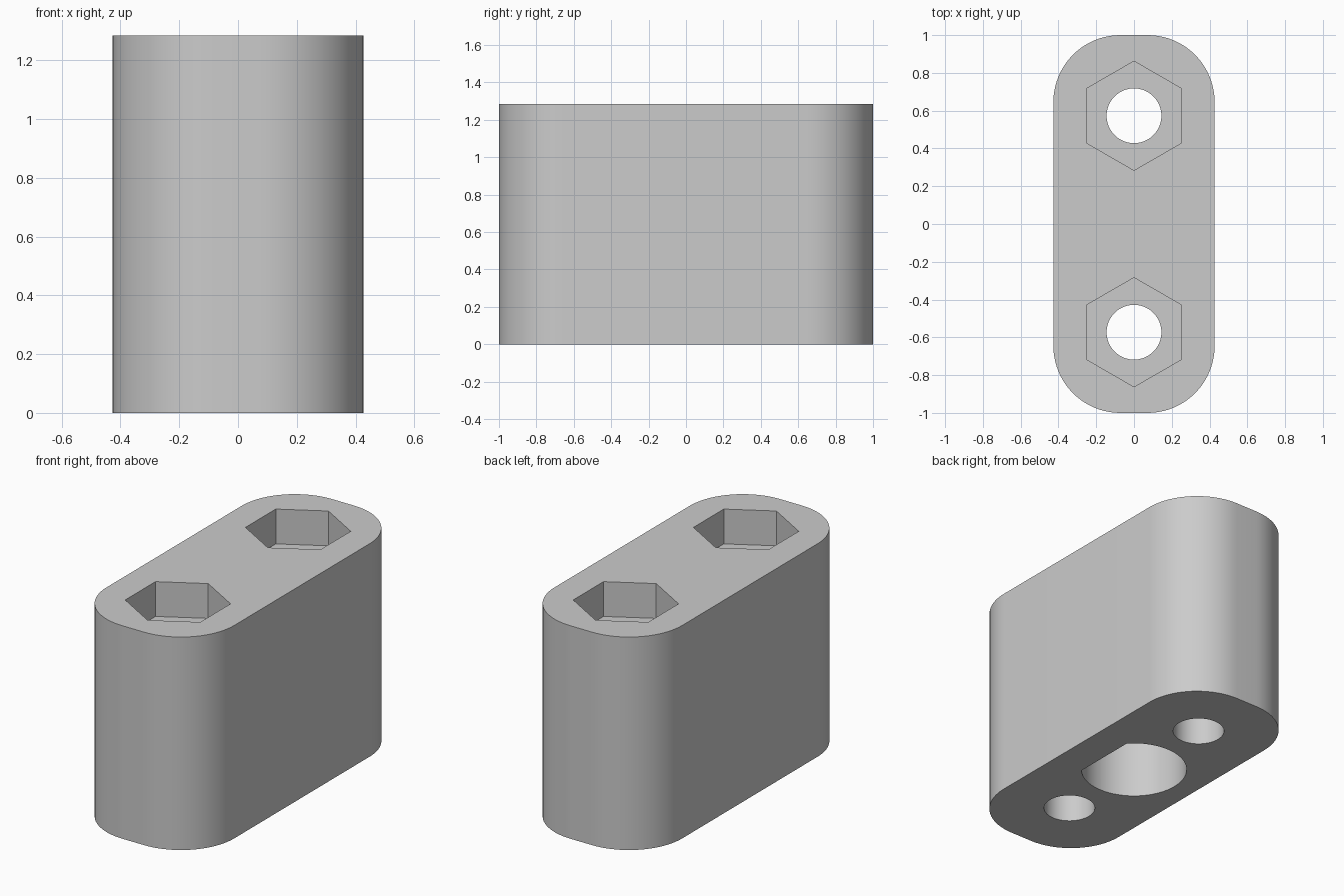
import bpy, bmesh, math
from math import cos, sin, pi, sqrt

if "Cube" in bpy.data.objects:
    bpy.data.objects.remove(bpy.data.objects["Cube"], do_unlink=True)

HALF_W, HALF_L, HEIGHT, CORNER = 0.427, 1.0, 1.285, 0.355
BOLT_Y, BOLT_R = 0.573, 0.145
HEX_R, HEX_DEPTH = 0.289, 0.21
SOCKET_R, SOCKET_FLAT, SOCKET_DEPTH = 0.30, 0.223, 0.95

grey = bpy.data.materials.new("plain grey")
grey.use_nodes = True
COLOUR = (0.6, 0.6, 0.6, 1)
grey.diffuse_color = COLOUR
grey.node_tree.nodes["Principled BSDF"].inputs["Base Color"].default_value = COLOUR


def arc(cx, cy, r, start, end, steps):
    """Points along an arc, both ends included."""
    angles = [start + (end - start) * i / steps for i in range(steps + 1)]
    return [(cx + r * cos(a), cy + r * sin(a)) for a in angles]


def prism(name, outline, z0, z1):
    """Extrude a closed counter-clockwise outline from z0 to z1."""
    bm = bmesh.new()
    base = bm.faces.new([bm.verts.new((x, y, z0)) for x, y in outline])
    top = bmesh.ops.extrude_face_region(bm, geom=[base], use_keep_orig=True)["geom"]
    bmesh.ops.translate(bm, vec=(0, 0, z1 - z0),
                        verts=[g for g in top if isinstance(g, bmesh.types.BMVert)])
    bmesh.ops.recalc_face_normals(bm, faces=bm.faces)
    mesh = bpy.data.meshes.new(name)
    bm.to_mesh(mesh)
    bm.free()
    mesh.materials.append(grey)
    obj = bpy.data.objects.new(name, mesh)
    bpy.context.collection.objects.link(obj)
    return obj


# Body: rounded rectangle block
cx, cy = HALF_W - CORNER, HALF_L - CORNER
outline = []
for i, (sx, sy) in enumerate([(1, 1), (-1, 1), (-1, -1), (1, -1)]):
    outline += arc(sx * cx, sy * cy, CORNER, i * pi / 2, (i + 1) * pi / 2, 20)
body = prism("body", outline, 0, HEIGHT)

# Cutters: bolt holes and hexagonal nut pockets at both ends
cutters = []
for side, y in (("front", -BOLT_Y), ("back", BOLT_Y)):
    hexagon = arc(0, y, HEX_R, pi / 6, pi / 6 + 2 * pi, 6)[:-1]
    circle = arc(0, y, BOLT_R, 0, 2 * pi, 64)[:-1]
    cutters.append(prism(side + "_nut_pocket_cutter", hexagon, HEIGHT - HEX_DEPTH, HEIGHT + 0.1))
    cutters.append(prism(side + "_bolt_hole_cutter", circle, -0.1, HEIGHT + 0.1))

# Cutter: blind D-shaped shaft socket underneath, flat towards +x
flat_angle = math.acos(SOCKET_FLAT / SOCKET_R)
d_shape = arc(0, 0, SOCKET_R, flat_angle, 2 * pi - flat_angle, 56)
cutters.append(prism("shaft_socket_cutter", d_shape, -0.1, SOCKET_DEPTH))

bpy.context.view_layer.objects.active = body
for cutter in cutters:
    mod = body.modifiers.new(cutter.name, "BOOLEAN")
    mod.operation = "DIFFERENCE"
    mod.solver = "EXACT"
    mod.object = cutter
    bpy.ops.object.modifier_apply(modifier=mod.name)
for cutter in cutters:
    bpy.data.objects.remove(cutter, do_unlink=True)

# Smooth rounded walls, crisp rims
bpy.ops.object.select_all(action="DESELECT")
body.select_set(True)
bpy.ops.object.shade_smooth_by_angle(angle=math.radians(30))
